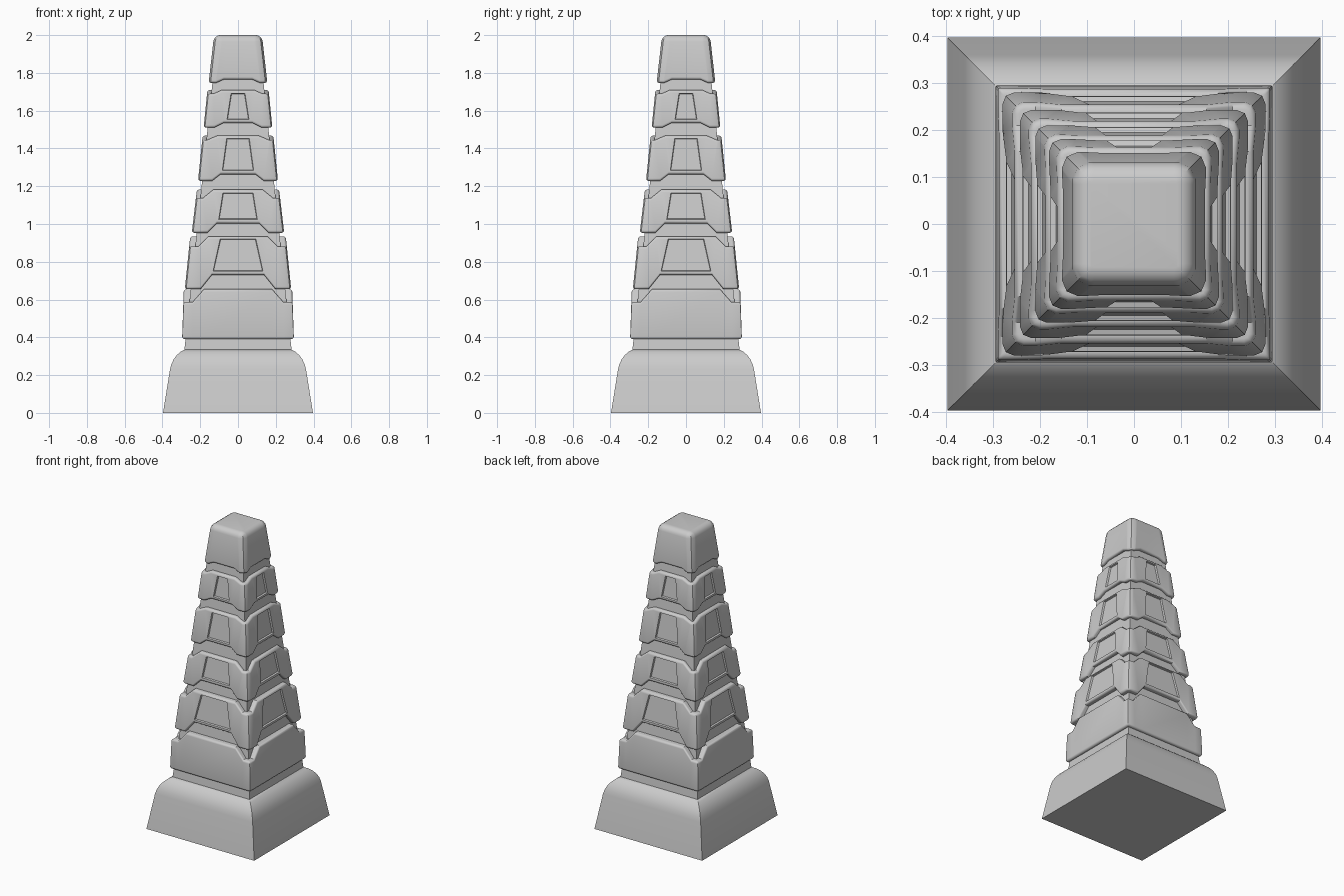
import bpy, bmesh
from math import sin, cos, pi, radians

if "Cube" in bpy.data.objects:
    bpy.data.objects.remove(bpy.data.objects["Cube"])


def finish(name, bm, angle=35):
    me = bpy.data.meshes.new(name)
    bm.to_mesh(me)
    bm.free()
    ob = bpy.data.objects.new(name, me)
    bpy.context.collection.objects.link(ob)
    bpy.ops.object.select_all(action='DESELECT')
    ob.select_set(True)
    bpy.context.view_layer.objects.active = ob
    bpy.ops.object.shade_smooth_by_angle(angle=radians(angle))
    return ob


def turn(x, y, k):
    for _ in range(k):
        x, y = -y, x
    return x, y


def square_loft(name, profile):
    """Sharp-cornered square solid from (half width, z) pairs."""
    bm = bmesh.new()
    rows = [[bm.verts.new((*turn(-h, -h, k), z)) for k in range(4)] for h, z in profile]
    for lo, hi in zip(rows, rows[1:]):
        for j in range(4):
            n = (j + 1) % 4
            bm.faces.new((lo[j], lo[n], hi[n], hi[j]))
    bm.faces.new(rows[0][::-1])
    bm.faces.new(rows[-1])
    return finish(name, bm)


def core_half(z):
    return 0.281 - 0.105 * (z - 0.36)


def band(name, bottom, top, outer, radius, panel=None, e=0.014, e_top=0.014, closed=False):
    """Square collar. bottom/top = (centre z, corner z, flat half, slope end)."""
    (z0, h0), (z1, h1) = outer
    half = lambda z: h0 + (h1 - h0) * (z - z0) / (z1 - z0)
    n = 4
    arc = [i / n * pi / 2 for i in range(n + 1)]
    specs = [(bottom, None, 0)]
    specs += [(bottom, e * (1 - sin(t)), e * (1 - cos(t))) for t in arc]
    specs += [(top, e_top * (1 - cos(t)), -e_top * (1 - sin(t))) for t in arc]
    if not closed:
        specs.append((top, None, 0))
    bm = bmesh.new()
    rows = []
    for (zc, zk, a, b), inset, dz in specs:
        zc, zk = zc + dz, zk + dz
        size = lambda z: core_half(z) - 0.012 if inset is None else half(z) - inset
        r = 0.004 if inset is None else max(radius - inset, 0.004)
        hc, hk = size(zc), size(zk)
        c = hk - r
        b = min(b, c - 0.002)
        a = min(a, b - 0.002)
        m = hk - r * (1 - cos(pi / 4))
        pts = [(-c, -hk, zk), (-b, -hk, zk), (-a, -hc, zc), (a, -hc, zc),
               (b, -hk, zk), (c, -hk, zk), (m, -m, zk)]
        rows.append([bm.verts.new((*turn(x, y, k), z)) for k in range(4) for x, y, z in pts])
    for i, (lo, hi) in enumerate(zip(rows, rows[1:])):
        for j in range(28):
            q = (j + 1) % 28
            quad = (lo[j], lo[q], hi[q], hi[j])
            if not (panel and i == n + 1 and j % 7 == 2):
                bm.faces.new(quad)
                continue
            # recessed trapezoid panel
            pz0, pz1, w0, w1 = panel
            prev = quad
            for shrink, depth in ((0, 0), (0.003, 0.011)):
                cur = []
                for sx, z, w, s in ((-1, pz0, w0, 1), (1, pz0, w0, 1), (1, pz1, w1, -1), (-1, pz1, w1, -1)):
                    zz = z + s * shrink
                    cur.append(bm.verts.new((*turn(sx * (w - shrink), depth - half(zz), j // 7), zz)))
                for p in range(4):
                    s = (p + 1) % 4
                    bm.faces.new((prev[p], prev[s], cur[s], cur[p]))
                prev = cur
            bm.faces.new(prev)
    if closed:
        bm.faces.new(rows[-1])
    return finish(name, bm)


# flared plinth and tapering inner column
square_loft("plinth", [(0.397, 0), (0.36, 0.23), (0.353, 0.257), (0.341, 0.283),
                       (0.323, 0.307), (0.303, 0.324), (0.283, 0.335)])
square_loft("inner_column", [(core_half(0.32), 0.32), (core_half(1.82), 1.82)])

# lowest collar, flat underside
band("lower_collar", (0.39, 0.39, 0.18, 0.24), (0.655, 0.587, 0.18, 0.24),
     ((0.39, 0.296), (0.655, 0.287)), 0.005)

# four panelled collars
collars = [
    ((0.73, 0.655, 0.138, 0.198), (0.935, 0.882, 0.155, 0.21), ((0.65, 0.282), (0.935, 0.253)),
     (0.75, 0.92, 0.132, 0.095)),
    ((1.003, 0.953, 0.112, 0.162), (1.183, 1.138, 0.13, 0.185), ((0.95, 0.245), (1.18, 0.218)),
     (1.025, 1.165, 0.102, 0.08)),
    ((1.263, 1.228, 0.092, 0.137), (1.468, 1.445, 0.11, 0.165), ((1.225, 0.212), (1.47, 0.187)),
     (1.283, 1.452, 0.083, 0.06)),
    ((1.535, 1.51, 0.075, 0.125), (1.71, 1.69, 0.085, 0.13), ((1.51, 0.182), (1.71, 0.162)),
     (1.554, 1.692, 0.058, 0.037)),
]
for i, (lo, hi, outer, panel) in enumerate(collars):
    band(f"panel_collar_{i + 1}", lo, hi, outer, 0.024, panel)

# rounded cap
band("cap", (1.765, 1.747, 0.075, 0.115), (2.0, 2.0, 0.06, 0.085),
     ((1.75, 0.155), (2.0, 0.127)), 0.035, e_top=0.034, closed=True)
